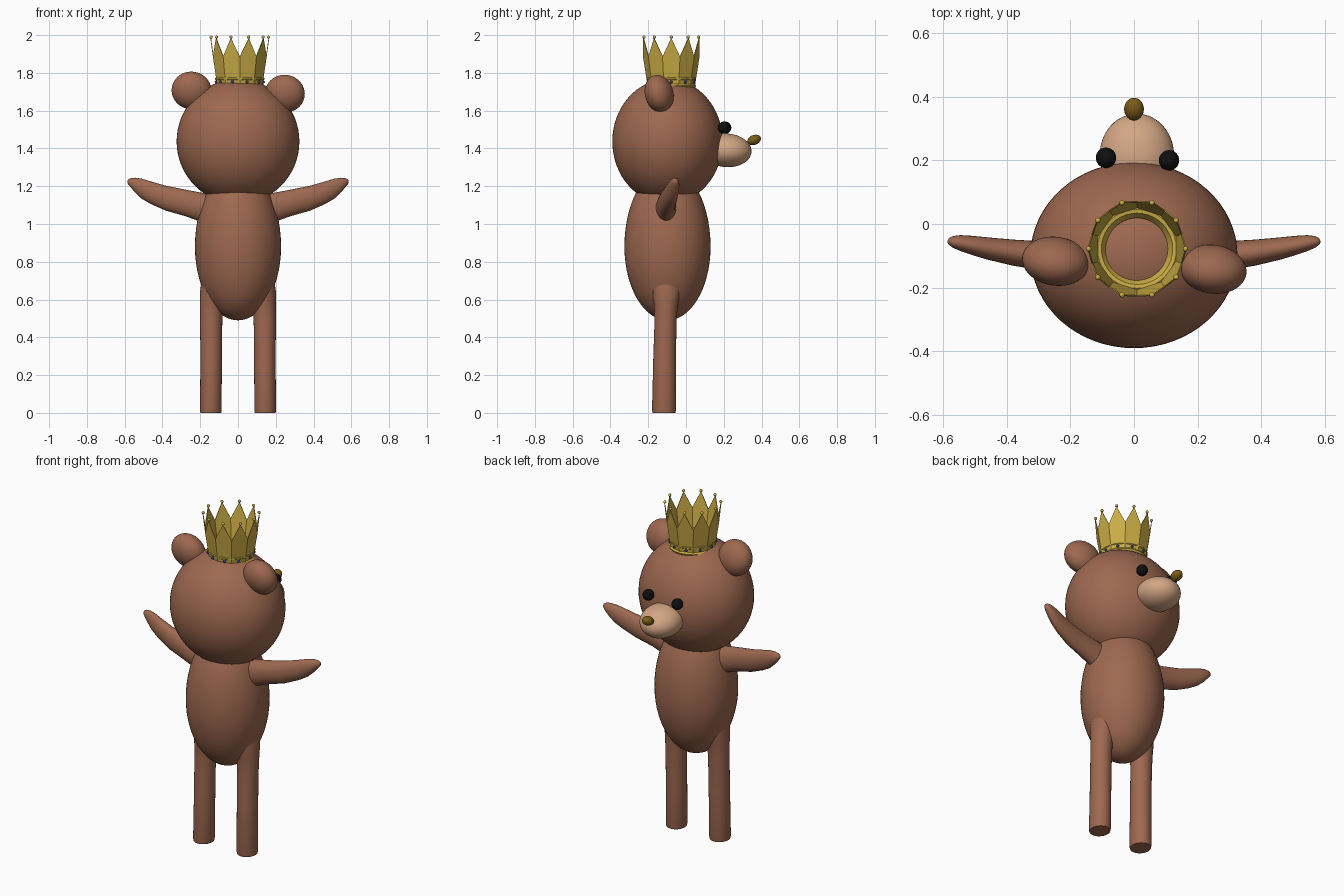
import bpy, bmesh, math
from math import sin, cos, pi, radians
from mathutils import Vector, Matrix, Euler

if "Cube" in bpy.data.objects:
    bpy.data.objects.remove(bpy.data.objects["Cube"])


def material(name, rgb):
    m = bpy.data.materials.new(name)
    m.diffuse_color = (*rgb, 1)
    m.use_nodes = True
    m.node_tree.nodes["Principled BSDF"].inputs["Base Color"].default_value = m.diffuse_color
    return m


FUR = material("brown_fur", (0.34, 0.14, 0.08))
TAN = material("tan_fur", (0.65, 0.38, 0.23))
GOLD = material("gold", (0.60, 0.42, 0.06))
DARK_GOLD = material("nose_brown", (0.20, 0.11, 0.01))
BLACK = material("black", (0.005, 0.005, 0.005))
BLUE = material("blue_gem", (0.03, 0.04, 0.25))


def finish(bm, name, mat, angle=40):
    bmesh.ops.recalc_face_normals(bm, faces=bm.faces[:])
    me = bpy.data.meshes.new(name)
    bm.to_mesh(me)
    bm.free()
    ob = bpy.data.objects.new(name, me)
    bpy.context.collection.objects.link(ob)
    me.materials.append(mat)
    if angle:
        bpy.ops.object.select_all(action='DESELECT')
        ob.select_set(True)
        bpy.context.view_layer.objects.active = ob
        bpy.ops.object.shade_smooth_by_angle(angle=radians(angle))
    return ob


def ellipsoid(name, c, r, mat, rot=(0, 0, 0), seg=48):
    bm = bmesh.new()
    m = Matrix.LocRotScale(Vector(c), Euler([radians(a) for a in rot]), Vector(r))
    bmesh.ops.create_uvsphere(bm, u_segments=seg, v_segments=seg // 2, radius=1, matrix=m)
    return finish(bm, name, mat)


def loft(name, sections, u, v, mat, n=28):
    """Skin elliptical rings: each section is (centre, radius along u, radius along v)."""
    bm = bmesh.new()
    u, v = Vector(u), Vector(v)
    rings = []
    for c, ru, rv in sections:
        rings.append([bm.verts.new(Vector(c) + u * ru * cos(2 * pi * i / n) + v * rv * sin(2 * pi * i / n))
                      for i in range(n)])
    for a, b in zip(rings, rings[1:]):
        for i in range(n):
            bm.faces.new((a[i], a[(i + 1) % n], b[(i + 1) % n], b[i]))
    bm.faces.new(rings[0])
    bm.faces.new(rings[-1])
    return finish(bm, name, mat)


X, Y, Z = (1, 0, 0), (0, 1, 0), (0, 0, 1)

# Torso: egg with a slightly taller upper half
torso = ellipsoid("torso", (0, 0, 0), (0.228, 0.228, 0.39), FUR, seg=56)
for p in torso.data.vertices:
    if p.co.z > 0:
        p.co.z *= 0.42 / 0.39
torso.data.transform(Matrix.Translation((0, -0.098, 0.88)))

# Head, the face looks towards +y
ellipsoid("head", (0, -0.098, 1.437), (0.325, 0.292, 0.33), FUR, seg=64)
ellipsoid("muzzle", (0.009, 0.215, 1.39), (0.117, 0.132, 0.089), TAN, (-4, 0, 0))
ellipsoid("nose", (0, 0.361, 1.445), (0.031, 0.037, 0.026), DARK_GOLD, (22, 0, 0), 32)
ellipsoid("left_eye", (-0.088, 0.208, 1.51), (0.032,) * 3, BLACK, seg=28)
ellipsoid("right_eye", (0.110, 0.200, 1.51), (0.032,) * 3, BLACK, seg=28)
ellipsoid("left_ear", (-0.246, -0.117, 1.707), (0.106, 0.075, 0.101), FUR, (14, 0, -8))
ellipsoid("right_ear", (0.248, -0.142, 1.690), (0.106, 0.075, 0.101), FUR, (14, 0, -8))

for side, name in ((-1, "left"), (1, "right")):
    # Arms rise outwards and taper to a rounded paw
    arm = [(0.10, -0.105, 1.06, 0.060, 0.090), (0.20, -0.105, 1.09, 0.053, 0.077),
           (0.28, -0.101, 1.112, 0.046, 0.070), (0.38, -0.090, 1.136, 0.041, 0.066),
           (0.46, -0.077, 1.165, 0.035, 0.060), (0.51, -0.067, 1.187, 0.030, 0.053),
           (0.545, -0.060, 1.206, 0.025, 0.039), (0.57, -0.056, 1.219, 0.018, 0.023),
           (0.582, -0.055, 1.223, 0.010, 0.012), (0.586, -0.055, 1.224, 0.002, 0.003)]
    loft(name + "_arm", [((side * x, y, z), ry, rz) for x, y, z, ry, rz in arm], Y, Z, FUR)
    # Straight legs with flat soles, flaring where they join the torso
    leg = [(0.144, -0.117, 0.0, 0.055, 0.060), (0.144, -0.117, 0.012, 0.057, 0.063),
           (0.142, -0.113, 0.30, 0.057, 0.060), (0.142, -0.108, 0.50, 0.059, 0.058),
           (0.139, -0.106, 0.58, 0.063, 0.064), (0.133, -0.104, 0.64, 0.068, 0.078),
           (0.122, -0.102, 0.70, 0.070, 0.090)]
    loft(name + "_leg", [((side * x, y, z), rx, ry) for x, y, z, rx, ry in leg], X, Y, FUR)

# Crown: ten flat panels, each ending in an outward leaning point
CX, CY, N = 0.0095, -0.078, 10


def polar(r, a, z):
    return Vector((CX + r * cos(a), CY + r * sin(a), z))


step = 2 * pi / N
bm = bmesh.new()
base = [bm.verts.new(polar(0.122, (i - 0.5) * step, 1.735)) for i in range(N)]
valley = [bm.verts.new(polar(0.146, (i - 0.5) * step, 1.888)) for i in range(N)]
tip = [bm.verts.new(polar(0.152, i * step, 1.985)) for i in range(N)]
for i in range(N):
    j = (i + 1) % N
    bm.faces.new((base[i], base[j], valley[j], valley[i]))
    bm.faces.new((valley[i], valley[j], tip[i]))
crown = finish(bm, "crown_panels", GOLD, None)
solid = crown.modifiers.new("thickness", 'SOLIDIFY')
solid.thickness = 0.004

# Crown base band, a turned ring with two rims
profile = [(0.097, 1.722), (0.126, 1.722), (0.131, 1.732), (0.126, 1.740), (0.124, 1.742),
           (0.126, 1.762), (0.131, 1.766), (0.131, 1.773), (0.124, 1.777), (0.112, 1.775), (0.097, 1.750)]
bm = bmesh.new()
K = 40
rings = [[bm.verts.new(polar(r, 2 * pi * i / K, z)) for r, z in profile] for i in range(K)]
for i in range(K):
    a, b = rings[i], rings[(i + 1) % K]
    for k in range(len(profile)):
        m = (k + 1) % len(profile)
        bm.faces.new((a[k], b[k], b[m], a[m]))
finish(bm, "crown_band", GOLD, 30)


def beads(name, r, offset, z, size, mat):
    bm = bmesh.new()
    for i in range(N):
        bmesh.ops.create_uvsphere(bm, u_segments=14, v_segments=8, radius=size,
                                  matrix=Matrix.Translation(polar(r, (i + offset) * step, z)))
    return finish(bm, name, mat)


# Ball on each point and a gem on each panel
beads("crown_balls", 0.152, 0, 1.989, 0.0085, GOLD)
beads("crown_gems", 0.125, 0, 1.752, 0.008, BLUE)
